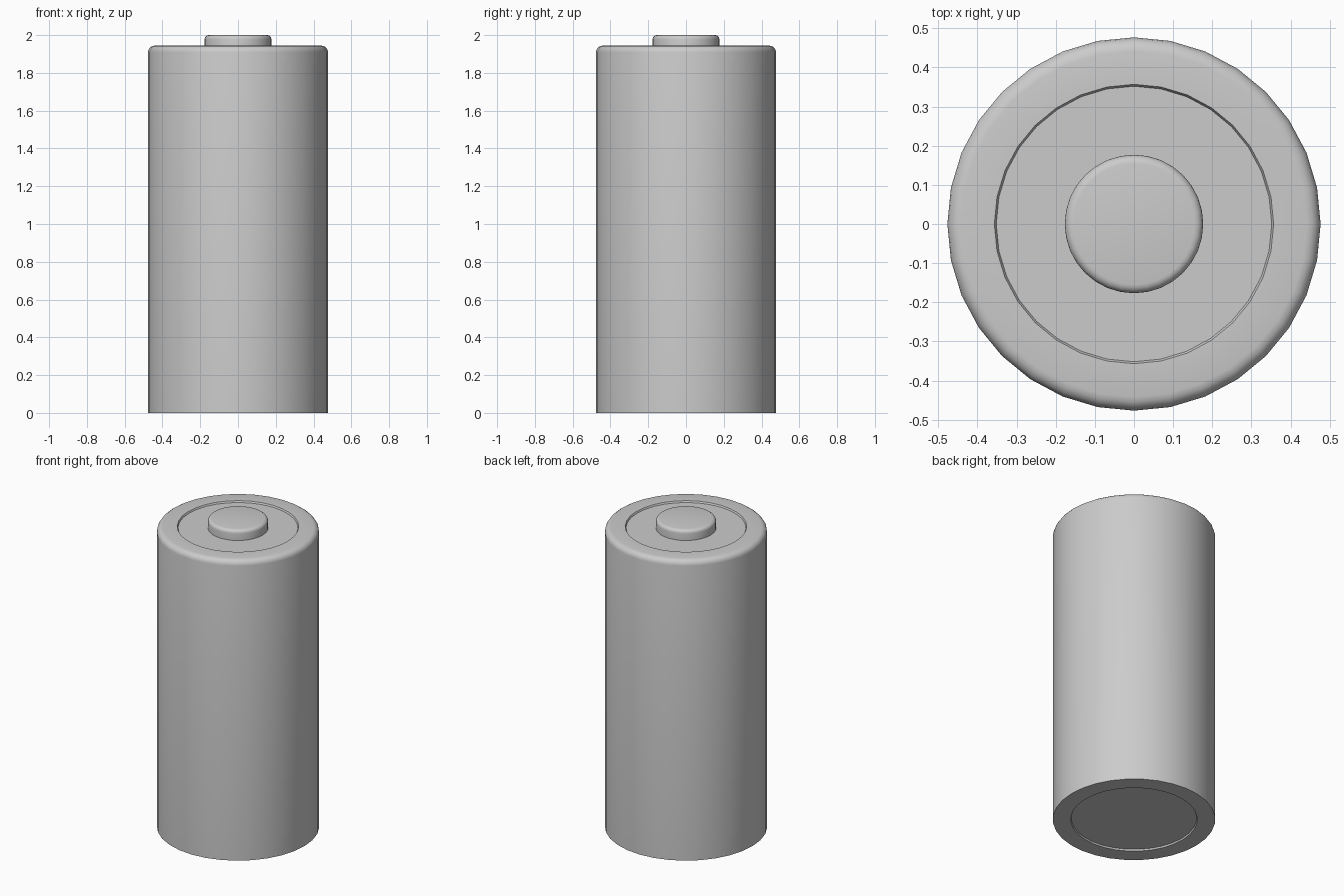
import bpy, bmesh, math

if "Cube" in bpy.data.objects:
    bpy.data.objects.remove(bpy.data.objects["Cube"])

SIDES = 32


def rounded(r, z, b, steps=4):
    """Profile points of a rounded upper rim at radius r, height z."""
    return [(r - b + b * math.cos(a), z - b + b * math.sin(a))
            for a in (math.pi / 2 * i / steps for i in range(steps + 1))]


def lathe(name, profile):
    """Revolve an (r, z) profile around z; r = 0 ends become poles."""
    bm = bmesh.new()
    rings = []
    for r, z in profile:
        if r == 0:
            rings.append([bm.verts.new((0, 0, z))] * SIDES)
        else:
            rings.append([bm.verts.new((r * math.cos(2 * math.pi * i / SIDES),
                                        r * math.sin(2 * math.pi * i / SIDES), z))
                          for i in range(SIDES)])
    for a, b in zip(rings, rings[1:]):
        for i in range(SIDES):
            j = (i + 1) % SIDES
            bm.faces.new(list(dict.fromkeys((a[i], a[j], b[j], b[i]))))
    bmesh.ops.recalc_face_normals(bm, faces=bm.faces)
    mesh = bpy.data.meshes.new(name)
    bm.to_mesh(mesh)
    bm.free()
    obj = bpy.data.objects.new(name, mesh)
    bpy.context.collection.objects.link(obj)
    bpy.ops.object.select_all(action='DESELECT')
    obj.select_set(True)
    bpy.context.view_layer.objects.active = obj
    bpy.ops.object.shade_smooth_by_angle(angle=math.radians(35))
    return obj


# Casing: recessed base disc, straight wall, rounded shoulder, recessed top disc
lathe("battery_casing",
      [(0, 0.01), (0.368, 0.01), (0.372, 0), (0.477, 0)]
      + rounded(0.477, 1.944, 0.035)
      + [(0.357, 1.944), (0.352, 1.934), (0, 1.934)])

# Raised contact on top
lathe("top_contact",
      [(0, 1.925), (0.177, 1.925)] + rounded(0.177, 2.0, 0.022) + [(0, 2.0)])
